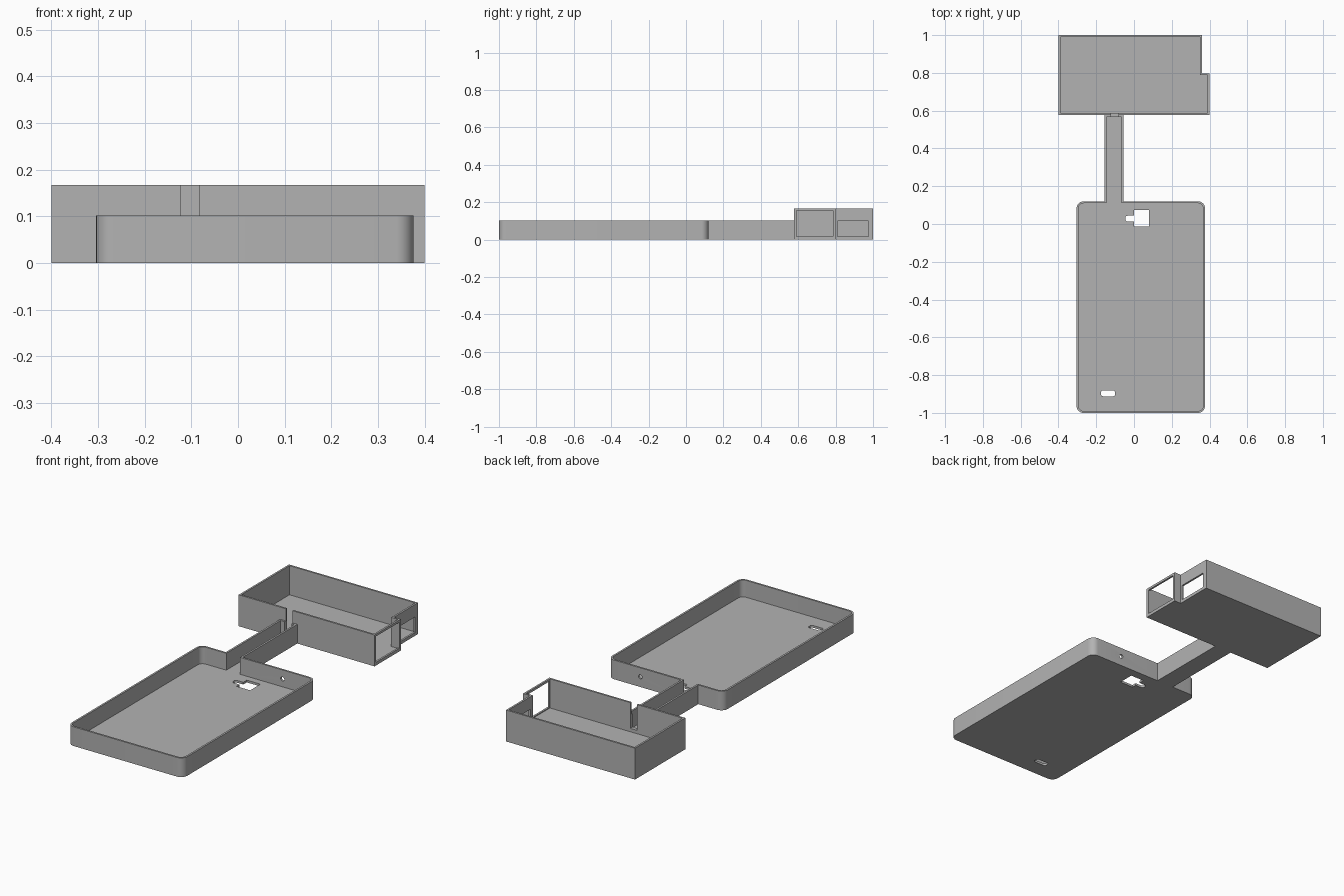
import bpy, bmesh, math
from mathutils import Matrix

default = bpy.data.objects.get("Cube")
if default:
    bpy.data.objects.remove(default, do_unlink=True)

grey = bpy.data.materials.new("plain grey")
grey.use_nodes = True
colour = (0.45, 0.45, 0.45, 1)
grey.diffuse_color = colour
grey.node_tree.nodes["Principled BSDF"].inputs["Base Color"].default_value = colour

WALL, FLOOR = 0.01, 0.012
LOW, BOX_TOP, OVER = 0.102, 0.167, 0.3


def rect(x0, x1, y0, y1, r=0.0, steps=8):
    """Outline of a rectangle, with rounded corners if r > 0."""
    if r == 0:
        return [(x0, y0), (x1, y0), (x1, y1), (x0, y1)]
    centres = [(x1 - r, y1 - r), (x0 + r, y1 - r), (x0 + r, y0 + r), (x1 - r, y0 + r)]
    pts = []
    for k, (cx, cy) in enumerate(centres):
        for i in range(steps + 1):
            a = (k + i / steps) * math.pi / 2
            pts.append((cx + r * math.cos(a), cy + r * math.sin(a)))
    return pts


def finish(bm, name):
    bmesh.ops.recalc_face_normals(bm, faces=bm.faces)
    mesh = bpy.data.meshes.new(name)
    bm.to_mesh(mesh)
    bm.free()
    mesh.materials.append(grey)
    obj = bpy.data.objects.new(name, mesh)
    bpy.context.collection.objects.link(obj)
    return obj


def prism(name, outline, z0, z1):
    bm = bmesh.new()
    face = bm.faces.new([bm.verts.new((x, y, z0)) for x, y in outline])
    out = bmesh.ops.extrude_face_region(bm, geom=[face])
    top = [v for v in out["geom"] if isinstance(v, bmesh.types.BMVert)]
    bmesh.ops.translate(bm, verts=top, vec=(0, 0, z1 - z0))
    return finish(bm, name)


def drill(x, y, z, r):
    """Round cutter pointing along y."""
    bm = bmesh.new()
    turn = Matrix.Translation((x, y, z)) @ Matrix.Rotation(math.pi / 2, 4, 'X')
    bmesh.ops.create_cone(bm, cap_ends=True, segments=20, radius1=r, radius2=r,
                          depth=0.06, matrix=turn)
    return finish(bm, "drill_cutter")


def carve(obj, cutters):
    """Subtract the cutters, bake the result and remove the cutters."""
    for c in cutters:
        c.hide_render = True
        mod = obj.modifiers.new("cut", 'BOOLEAN')
        mod.operation, mod.solver, mod.object = 'DIFFERENCE', 'EXACT', c
    bpy.context.view_layer.update()
    baked = bpy.data.meshes.new_from_object(
        obj.evaluated_get(bpy.context.evaluated_depsgraph_get()))
    obj.modifiers.clear()
    obj.data = baked
    baked.materials.clear()
    baked.materials.append(grey)
    for c in cutters:
        bpy.data.objects.remove(c, do_unlink=True)
    bpy.ops.object.select_all(action='DESELECT')
    obj.select_set(True)
    bpy.context.view_layer.objects.active = obj
    bpy.ops.object.shade_smooth_by_angle(angle=math.radians(30))


def cut(outline, z0, z1):
    return prism("cutter", outline, z0, z1)


# Main tray: rounded shell, mouth to the channel, floor openings, wall hole
tx0, tx1, ty0, ty1 = -0.304, 0.376, -1.0, 0.12
cx0, cx1, cy1 = -0.156, -0.055, 0.577
tray = prism("tray", rect(tx0, tx1, ty0, ty1, 0.037), 0, LOW)
carve(tray, [
    cut(rect(tx0 + WALL, tx1 - WALL, ty0 + WALL, ty1 - WALL, 0.027), FLOOR, OVER),
    cut(rect(cx0 + WALL, cx1 - WALL, ty1 - 0.03, ty1 + 0.02), FLOOR, OVER),
    cut(rect(0, 0.08, -0.012, 0.074), -0.1, 0.05),
    cut(rect(-0.046, 0.02, 0.013, 0.044, 0.012, 4), -0.1, 0.05),
    cut(rect(-0.174, -0.1, -0.912, -0.881, 0.01, 4), -0.1, 0.05),
    drill(0.185, ty1, 0.054, 0.011),
])

# Cable channel: open towards the tray, slotted end wall at the box
slot = (-0.122, -0.083)
channel = prism("cable_channel", rect(cx0, cx1, ty1, cy1), 0, LOW)
carve(channel, [
    cut(rect(cx0 + WALL, cx1 - WALL, ty1 - 0.02, cy1 - WALL), FLOOR, OVER),
    cut(rect(*slot, cy1 - 0.03, cy1 + 0.02), 0.03, OVER),
])


# Component box: stepped outline, two side windows and the cable slot
def stepped(d):
    return [(-0.4 + d, cy1 + d), (0.4 - d, cy1 + d), (0.4 - d, 0.798 - d),
            (0.36 - d, 0.798 - d), (0.36 - d, 1 - d), (-0.4 + d, 1 - d)]


box = prism("component_box", stepped(0), 0, BOX_TOP)
carve(box, [
    cut(stepped(WALL), FLOOR, OVER),
    cut(rect(0.375, 0.43, 0.59, 0.785), 0.017, 0.155),
    cut(rect(0.335, 0.38, 0.809, 0.976), 0.017, 0.1),
    cut(rect(*slot, cy1 - 0.02, cy1 + 0.03), 0.03, OVER),
])
